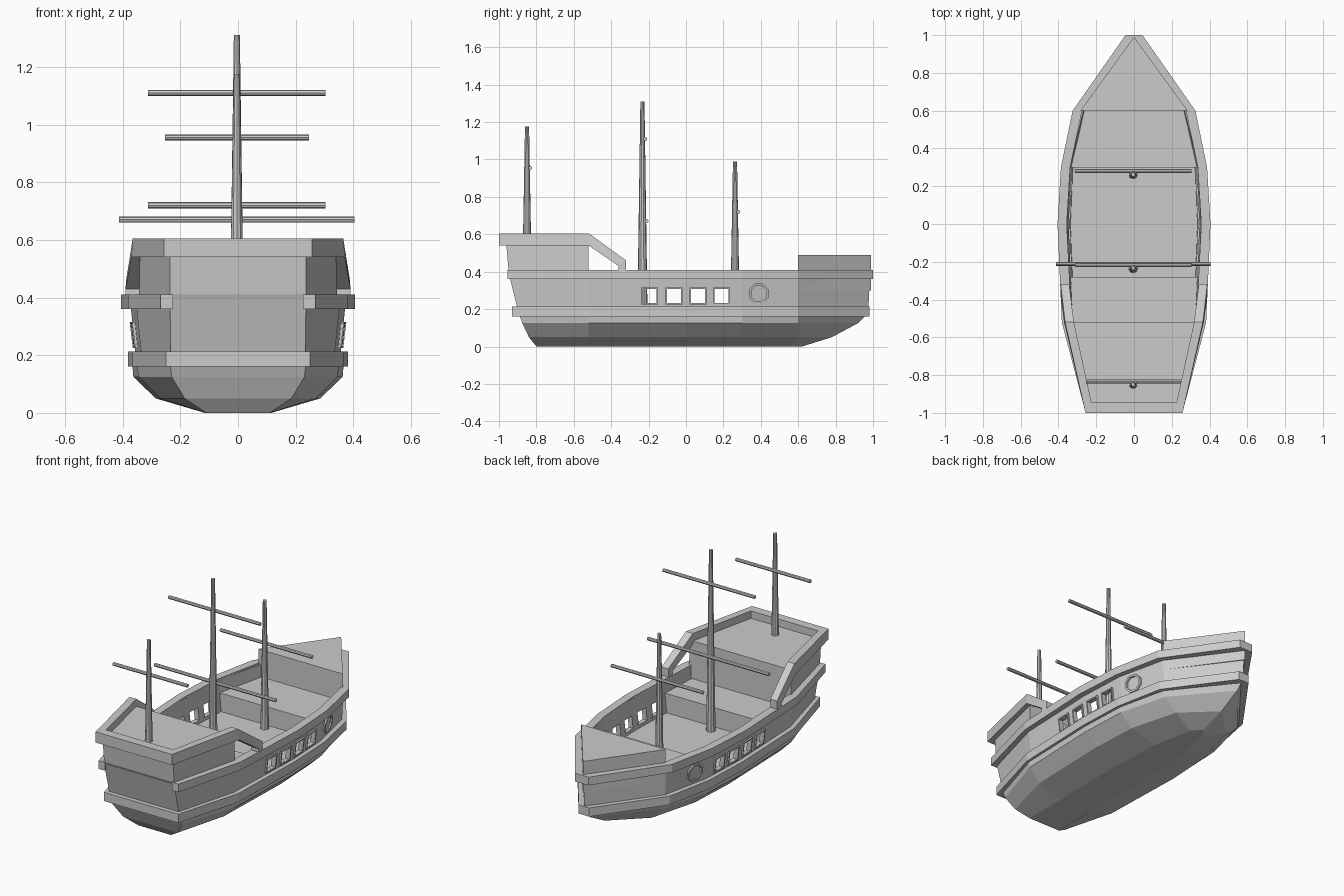
import bpy, bmesh, math
from mathutils import Matrix, Vector

if "Cube" in bpy.data.objects:
    bpy.data.objects.remove(bpy.data.objects["Cube"])


def finish(name, bm):
    bmesh.ops.recalc_face_normals(bm, faces=bm.faces)
    me = bpy.data.meshes.new(name)
    bm.to_mesh(me)
    bm.free()
    ob = bpy.data.objects.new(name, me)
    bpy.context.collection.objects.link(ob)
    return ob


def mirrored(side):
    """Close a starboard outline (stern to bow) with its port mirror image."""
    return list(side) + [(-x, y) for x, y in reversed(side) if x > 1e-6]


def loft(name, rings, closed=False):
    """Skin rings of 3D points; cap the ends, or join last to first."""
    bm = bmesh.new()
    vs = [[bm.verts.new(p) for p in r] for r in rings]
    n = len(vs[0])
    pairs = list(zip(vs, vs[1:])) + ([(vs[-1], vs[0])] if closed else [])
    for a, b in pairs:
        for i in range(n):
            j = (i + 1) % n
            bm.faces.new((a[i], a[j], b[j], b[i]))
    if not closed:
        bm.faces.new(vs[0])
        bm.faces.new(vs[-1])
    return finish(name, bm)


def level(side, z):
    return [(x, y, z) for x, y in mirrored(side)]


def prism(name, outline, z0, z1):
    return loft(name, [[(x, y, z) for x, y in outline] for z in (z0, z1)])


STATIONS = (-.52, 0, .3, .6)


def side(stern_y, bow_y, widths, ys=STATIONS):
    """Starboard outline: transom corner, four stations, stem."""
    return list(zip(widths, (stern_y, *ys, bow_y)))


# Lower hull
loft("lower_hull", [
    level(side(-.80, .62, (.11, .113, .115, .10, .05, 0), (-.52, 0, .3, .56)), 0),
    level(side(-.84, .78, (.185, .27, .285, .27, .19, 0)), .05),
    level(side(-.875, .92, (.23, .345, .363, .35, .27, 0)), .125),
    level(side(-.89, .96, (.235, .35, .366, .353, .285, 0)), .165),
    level(side(-.90, .965, (.235, .35, .366, .353, .285, 0)), .20)])

# Wale around the hull, its top doubling as the main deck
prism("wale_and_main_deck", mirrored(side(-.93, .98, (.25, .365, .382, .37, .31, .035))), .16, .213)

# Bulwark: thick flared wall with four gun ports per side
WALL_LOW = side(-.90, .975, (.233, .335, .355, .342, .278, 0))
WALL_TOP = side(-.95, .985, (.236, .355, .375, .36, .29, 0))
IN_LOW = side(-.88, .94, (.213, .315, .335, .322, .256, 0))
IN_TOP = side(-.93, .95, (.216, .335, .355, .34, .268, 0))
wall = loft("bulwark", [level(WALL_LOW, .20), level(WALL_TOP, .40),
                        level(IN_TOP, .40), level(IN_LOW, .20)], closed=True)

PORTS = (-.195, -.065, .065, .19)
bm = bmesh.new()
for y in PORTS:
    bmesh.ops.create_cube(bm, size=1, matrix=Matrix.Translation((0, y, .27)) @ Matrix.Diagonal((1, .078, .074, 1)))
cutter = finish("port_cutter", bm)
cutter.hide_render = True
mod = wall.modifiers.new("ports", 'BOOLEAN')
mod.object = cutter
mod.operation = 'DIFFERENCE'
mod.solver = 'EXACT'
bpy.context.view_layer.objects.active = wall
bpy.ops.object.modifier_apply(modifier="ports")
bpy.data.objects.remove(cutter)


# Frames of gun ports and round ports, following the wall
def half_width(y, z):
    t = (z - .20) / .20
    pts = [Vector(a).lerp(Vector(b), t) for a, b in zip(WALL_LOW, WALL_TOP)]
    for a, b in zip(pts, pts[1:]):
        if a.y <= y <= b.y:
            return a.x + (b.x - a.x) * (y - a.y) / (b.y - a.y)


def frame(name, y, z, n, r_out, r_in, sx):
    slope = (half_width(y + .02, z) - half_width(y - .02, z)) / .04
    rings = []
    for r, d in ((r_out, -.02), (r_out, .009), (r_in, .009), (r_in, -.02)):
        ring = []
        for i in range(n):
            a = 2 * math.pi * (i + .5) / n
            dy, dz = r * math.cos(a), r * math.sin(a)
            ring.append((sx * (half_width(y, z) + slope * dy + .12 * dz + d), y + dy, z + dz))
        rings.append(ring)
    loft(name, rings, closed=True)


for sx, tag in ((1, "right"), (-1, "left")):
    for i, y in enumerate(PORTS):
        frame(f"gun_port_frame_{tag}_{i + 1}", y, .27, 4, .064, .053, sx)
    frame(f"round_port_frame_{tag}", .39, .283, 8, .057, .044, sx)

# Side rail, wrapping the bow but open across the transom
RAIL_OUT = side(-.955, 1.0, (.268, .382, .405, .387, .325, .045))
RAIL_IN = side(-.955, .94, (.225, .33, .356, .338, .275, 0))
prism("side_rail", mirrored(RAIL_OUT) + list(reversed(mirrored(RAIL_IN))), .36, .41)

# Raised decks
prism("foredeck", mirrored([(.333, .3), (.265, .6), (0, .955)]), .205, .325)
prism("forecastle", mirrored([(.284, .6), (0, .99)]), .30, .49)
prism("quarterdeck", mirrored([(.215, -.885), (.325, -.52), (.336, -.28)]), .205, .33)
loft("poop_cabin", [level([(.225, -.91), (.33, -.52)], .30),
                    level([(.236, -.949), (.343, -.52)], .41),
                    level([(.236, -.962), (.34, -.52)], .56)])

# Poop rail: posts, sloping arms and stern beam in one sweep
half = [
    [(.388, -.36, .37), (.388, -.32, .37), (.343, -.32, .37), (.343, -.36, .37)],
    [(.390, -.36, .43), (.388, -.32, .46), (.343, -.32, .46), (.343, -.36, .43)],
    [(.370, -.52, .54), (.365, -.52, .605), (.318, -.52, .605), (.318, -.52, .54)],
    [(.257, -1, .54), (.257, -1, .605), (.225, -.945, .605), (.225, -.945, .54)]]
loft("poop_rail", half + [[(-x, y, z) for x, y, z in s] for s in reversed(half)])


# Masts with their yards
def rod(name, n, r0, r1, length, mat):
    bm = bmesh.new()
    bmesh.ops.create_cone(bm, cap_ends=True, segments=n, radius1=r0, radius2=r1, depth=length, matrix=mat)
    finish(name, bm)


MASTS = (("fore", .262, .20, .99, .025, ((.72, .308),)),
         ("main", -.233, .20, 1.31, .027, ((.67, .408), (1.11, .308))),
         ("mizzen", -.85, .55, 1.175, .022, ((.955, .25),)))
for name, y, z0, z1, r, yards in MASTS:
    rod(f"{name}_mast", 10, r, .011, z1 - z0, Matrix.Translation((-.004, y, (z0 + z1) / 2)))
    for i, (z, w) in enumerate(yards):
        off = .013 + (r - .011) * (z1 - z) / (z1 - z0)
        rod(f"{name}_yard_{i + 1}", 8, .0105, .0105, 2 * w,
            Matrix.Translation((-.004, y + off, z)) @ Matrix.Rotation(math.pi / 2, 4, 'Y'))
